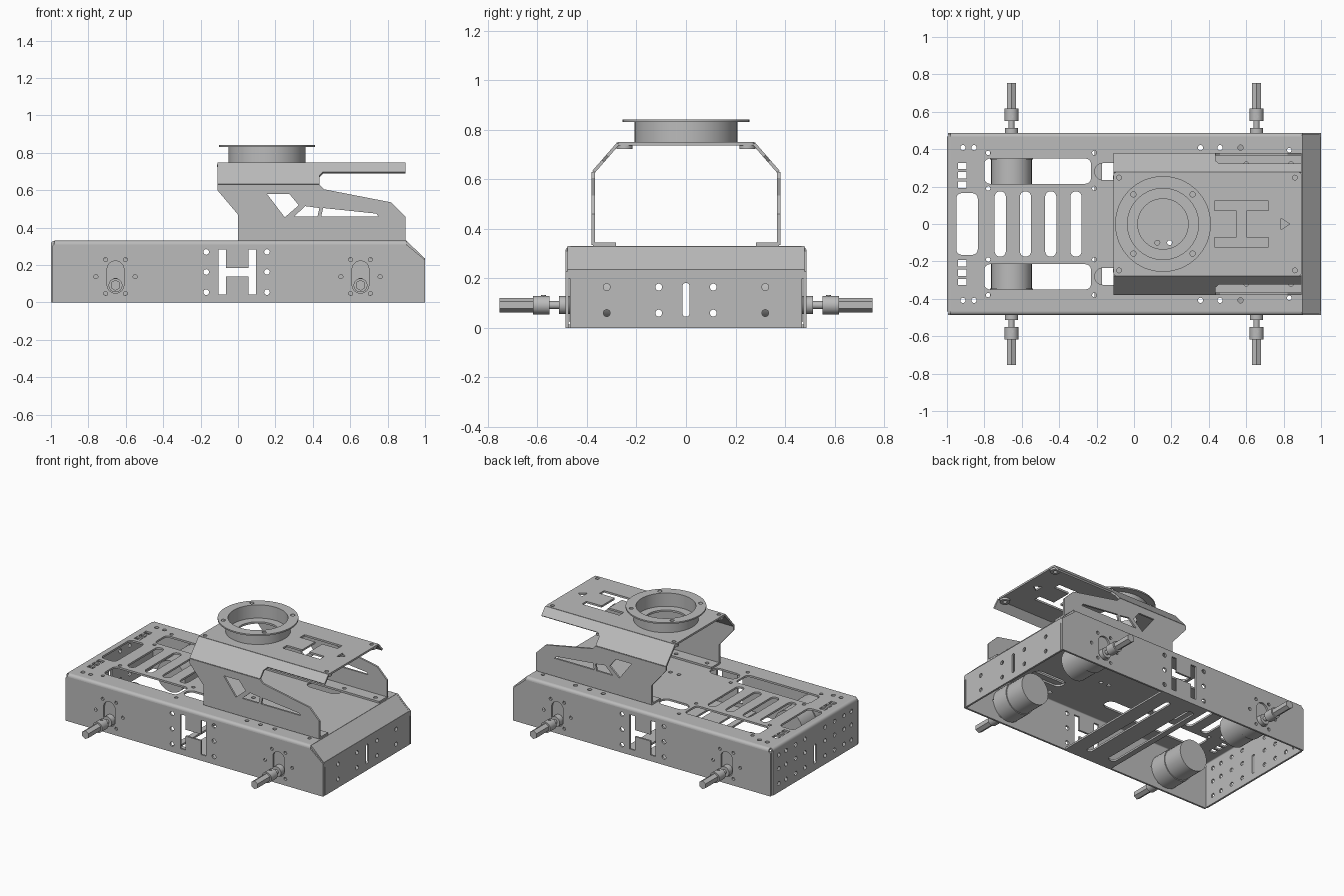
import bpy, bmesh
from math import sin, cos, pi
from mathutils import Matrix, Vector

cube = bpy.data.objects.get("Cube")
if cube:
    bpy.data.objects.remove(cube, do_unlink=True)

grey = bpy.data.materials.new("plain_grey_metal")
grey.use_nodes = True
grey.diffuse_color = (0.5, 0.5, 0.5, 1)
grey.node_tree.nodes["Principled BSDF"].inputs["Base Color"].default_value = (0.5, 0.5, 0.5, 1)

X, Y, Z = Vector((1, 0, 0)), Vector((0, 1, 0)), Vector((0, 0, 1))
T = 0.013          # sheet thickness
SIDES = (-1, 1)


# 2D outline helpers
def circle(x, y, r, n=16):
    return [(x + r * cos(2 * pi * i / n), y + r * sin(2 * pi * i / n)) for i in range(n)]


def slot(x0, x1, y0, y1, r=None):
    limit = min(x1 - x0, y1 - y0) / 2
    r = limit * 0.98 if r is None else min(r, limit * 0.98)
    corners = ((x1 - r, y1 - r), (x0 + r, y1 - r), (x0 + r, y0 + r), (x1 - r, y0 + r))
    return [(cx + r * cos((k + i / 5) * pi / 2), cy + r * sin((k + i / 5) * pi / 2))
            for k, (cx, cy) in enumerate(corners) for i in range(6)]


def box(x0, x1, y0, y1):
    return [(x0, y0), (x1, y0), (x1, y1), (x0, y1)]


def h_shape(cx, cy, w, h, leg, bar):
    a, b, c, d = w / 2, w / 2 - leg, h / 2, bar / 2
    half = [(-a, -c), (-b, -c), (-b, -d), (b, -d), (b, -c), (a, -c)]
    pts = half + [(-x, -y) for x, y in half]
    return [(cx + x, cy + y) for x, y in pts]


def finish(name, mesh):
    mesh.materials.clear()
    mesh.materials.append(grey)
    ob = bpy.data.objects.new(name, mesh)
    bpy.context.collection.objects.link(ob)
    bpy.ops.object.select_all(action='DESELECT')
    ob.select_set(True)
    bpy.context.view_layer.objects.active = ob
    bpy.ops.object.shade_smooth_by_angle(angle=0.55)
    return ob


def plate(name, loops, origin, u, v, thick=T):
    """Flat sheet: first loop is the outline, the others are holes."""
    cu = bpy.data.curves.new(name, 'CURVE')
    cu.dimensions, cu.fill_mode, cu.extrude = '2D', 'BOTH', thick / 2
    for pts in loops:
        sp = cu.splines.new('POLY')
        sp.points.add(len(pts) - 1)
        for p, (x, y) in zip(sp.points, pts):
            p.co = (x, y, 0, 1)
        sp.use_cyclic_u = True
    tmp = bpy.data.objects.new(name, cu)
    bpy.context.collection.objects.link(tmp)
    deps = bpy.context.evaluated_depsgraph_get()
    mesh = bpy.data.meshes.new_from_object(tmp.evaluated_get(deps))
    bpy.data.objects.remove(tmp)
    m = Matrix((u, v, u.cross(v).normalized())).transposed().to_4x4()
    m.translation = Vector(origin)
    mesh.transform(m)
    bm = bmesh.new()
    bm.from_mesh(mesh)
    bmesh.ops.remove_doubles(bm, verts=bm.verts, dist=1e-5)
    bmesh.ops.recalc_face_normals(bm, faces=bm.faces)
    bm.to_mesh(mesh)
    bm.free()
    return finish(name, mesh)


def rod(name, x, z, y0, y1, r, n=32):
    """Cylinder or prism along y."""
    bm = bmesh.new()
    m = Matrix.Translation((x, (y0 + y1) / 2, z)) @ Matrix.Rotation(pi / 2, 4, 'X')
    bmesh.ops.create_cone(bm, cap_ends=True, segments=n, radius1=r, radius2=r,
                          depth=abs(y1 - y0), matrix=m)
    mesh = bpy.data.meshes.new(name)
    bm.to_mesh(mesh)
    bm.free()
    return finish(name, mesh)


def bend(name, centre, u, v, length, r=0.02):
    """Quarter-round sheet fold."""
    arc = [(cos(i * pi / 10), sin(i * pi / 10)) for i in range(6)]
    pts = [(a * r, b * r) for a, b in arc] + [(a * (r - T), b * (r - T)) for a, b in reversed(arc)]
    plate(name, [pts], centre, u, v, length)


# chassis top with slots, windows and screw holes
holes = [slot(-0.95, -0.835, -0.165, 0.165, 0.03),
         circle(0.125, -0.1, 0.013), circle(0.19, -0.1, 0.013)]
holes += [slot(c - 0.03, c + 0.03, -0.175, 0.175) for c in (-0.715, -0.58, -0.445, -0.31)]
for s in SIDES:
    def span(a, b):
        return min(s * a, s * b), max(s * a, s * b)
    holes += [slot(-0.8, -0.23, *span(0.215, 0.35), 0.03),
              slot(-0.21, 0, *span(0.235, 0.325)), slot(0.35, 0.6, *span(0.235, 0.325))]
    holes += [box(-0.94, -0.895, *span(y - 0.017, y + 0.017)) for y in (0.21, 0.26, 0.31)]
    holes += [circle(x, s * 0.408, 0.014) for x in (-0.915, -0.855, 0.355, 0.46, 0.57)]
    holes += [circle(x, s * y, 0.012) for x in (-0.78, -0.212) for y in (0.19, 0.38)]
    holes.append(circle(0.83, s * 0.395, 0.012))
plate("chassis_top", [box(-0.98, 0.9, -0.467, 0.467)] + holes, (0, 0, 0.33 - T / 2), X, Y)

# chassis sides, folds, motors and axles
for s in SIDES:
    side = "left" if s > 0 else "right"
    tag = "back" if s > 0 else "front"
    cut = [h_shape(-0.005, 0.162, 0.2, 0.24, 0.04, 0.045)]
    cut += [circle(x, z, 0.015) for x in (-0.17, 0.155) for z in (0.055, 0.163, 0.27)]
    for mx in (-0.655, 0.655):
        cut.append(slot(mx - 0.045, mx + 0.045, 0.05, 0.222))
        cut += [circle(mx + 0.105 * cos(k * pi / 3), 0.138 + 0.105 * sin(k * pi / 3), 0.011)
                for k in range(6)]
        end = "left" if mx > 0 else "right"
        for part, z, y0, y1, r, n in (
                ("gearbox", 0.138, 0.47, 0.345, 0.115, 32), ("motor", 0.138, 0.345, 0.195, 0.109, 32),
                ("boss", 0.092, 0.46, 0.512, 0.036, 24), ("shaft", 0.092, 0.51, 0.56, 0.016, 16),
                ("coupler", 0.092, 0.55, 0.618, 0.037, 24), ("hex_axle", 0.092, 0.61, 0.753, 0.029, 6)):
            rod(f"{tag}_{end}_{part}", mx, z, s * y0, s * y1, r, n)
        plate(f"{tag}_{end}_set_screw", [circle(mx, s * 0.575, 0.01)], (0, 0, 0.128), X, Y, 0.008)
    outline = [(-0.995, 0), (1, 0), (1, 0.228), (0.9, 0.31), (-0.985, 0.31), (-0.995, 0.3)]
    plate(f"chassis_{tag}_wall", [outline] + cut, (0, s * (0.487 - T / 2), 0), X, Z)
    bend(f"chassis_{tag}_fold", (-0.04, s * 0.467, 0.31), s * Y, Z, 1.88)
    # folded lips beside the sloped nose
    plate(f"nose_{tag}_lip", [[(0.88, 0.3), (0.9, 0.33), (1, 0.235), (1, 0.2)]],
          (0, s * 0.472, 0), X, Z)

# end walls
grid = [circle(y, z, 0.014) for y in (-0.32, -0.11, 0.11, 0.32) for z in (0.06, 0.165)]
mid = slot(-0.014, 0.014, 0.045, 0.182)
plate("nose_wall", [box(-0.468, 0.468, 0, 0.235), mid] + grid, (1 - T / 2, 0, 0), Y, Z)
more = [circle(y, z, 0.014) for y in (-0.4, -0.215, 0.215, 0.4) for z in (0.06, 0.165, 0.26)]
more += [circle(y, 0.26, 0.014) for y in (-0.32, -0.11, 0.11, 0.32)]
plate("tail_wall", [box(-0.468, 0.468, 0, 0.31), mid] + grid + more, (T / 2 - 1, 0, 0), Y, Z)
bend("tail_fold", (-0.98, 0, 0.31), -X, Z, 0.934)
plate("nose_slope", [box(-0.468, 0.468, 0, 1)], (0.895, 0, 0.324), Y, Vector((0.1, 0, -0.095)))

# slotted cross plate under the chassis
plate("belly_plate", [box(-0.21, 0.17, -0.474, 0.474), slot(-0.17, -0.11, -0.4, 0.4),
                      slot(0.025, 0.065, -0.4, 0.4)], (0, 0, T / 2), X, Y)

# raised bracket: feet, walls, sloped shoulders, deck
wall = [(0, 0.335), (0.895, 0.335), (0.895, 0.46), (0.82, 0.535), (0.46, 0.605), (0.435, 0.63),
        (-0.11, 0.63), (-0.11, 0.6), (0, 0.47)]
windows = [[(0.155, 0.58), (0.275, 0.58), (0.325, 0.52), (0.25, 0.455)],
           [(0.3, 0.46), (0.36, 0.515), (0.435, 0.505), (0.425, 0.46)],
           [(0.455, 0.505), (0.74, 0.475), (0.75, 0.46), (0.445, 0.46)]]
shoulder = [(-0.11, 0), (0.435, 0), (0.435, 0.045), (0.455, 0.065), (0.895, 0.065),
            (0.895, 0.115), (-0.11, 0.115)]
for s in SIDES:
    tag = "back" if s > 0 else "front"
    plate(f"bracket_{tag}_wall", [wall] + windows, (0, s * 0.374, 0), X, Z)
    plate(f"bracket_{tag}_shoulder", [shoulder], (0, s * 0.374, 0.629), X,
          Vector((0, -s * 0.1 / 0.115, 1)))
    feet = [circle(x, s * 0.32, 0.013) for x in (0.06, 0.3, 0.6, 0.84)]
    plate(f"bracket_{tag}_foot", [box(0, 0.895, *sorted((s * 0.283, s * 0.375)))] + feet,
          (0, 0, 0.338), X, Y)
    for x in (-0.08, 0.86):
        plate(f"deck_{tag}_spacer", [circle(x, s * 0.248, 0.033, 24), circle(x, s * 0.248, 0.013)],
              (0, 0, 0.73), X, Y, 0.014)

RX = 0.155   # turret ring centre
deck = [slot(-0.11, 0.895, -0.277, 0.277, 0.015), circle(RX, 0, 0.135, 48),
        [(0.785, 0.032), (0.785, -0.032), (0.833, 0)],
        [(x, y) for y, x in h_shape(0, 0.575, 0.245, 0.29, 0.05, 0.055)]]
deck += [circle(x, y, 0.013) for x in (-0.08, 0.86) for y in (-0.248, 0.248)]
plate("bracket_deck", deck, (0, 0, 0.743), X, Y)

# turret ring
plate("turret_drum", [circle(RX, 0, 0.207, 64), circle(RX, 0, 0.19, 64)], (0, 0, 0.793), X, Y, 0.088)
bolts = [circle(RX + a * 0.158, b * 0.158, 0.014) for a in SIDES for b in SIDES]
plate("turret_flange", [circle(RX, 0, 0.256, 64), circle(RX, 0, 0.19, 64)] + bolts,
      (0, 0, 0.837), X, Y, 0.01)
